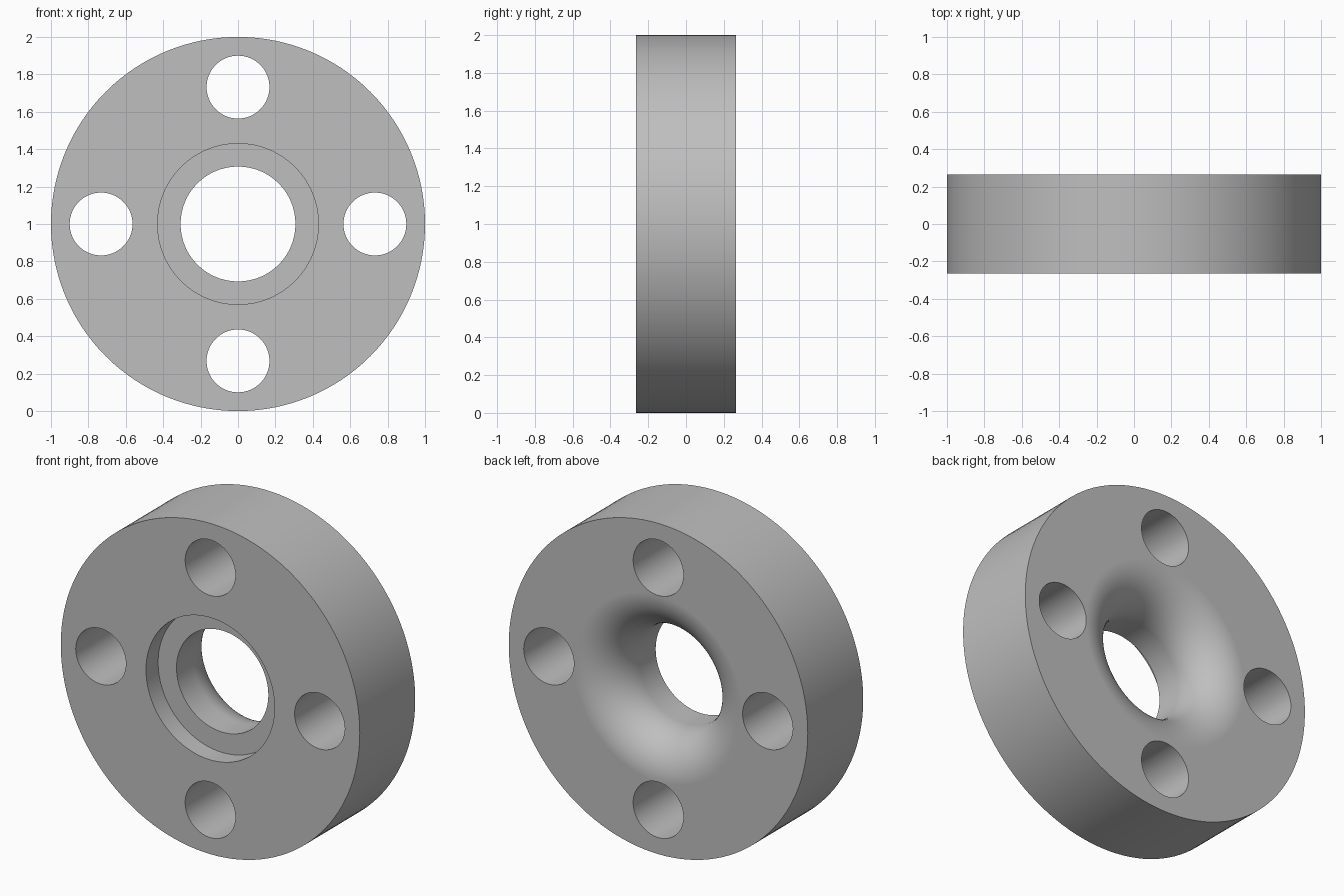
import bpy, bmesh
from math import cos, sin, pi, radians
from mathutils import Matrix, Vector

cube = bpy.data.objects.get("Cube")
if cube:
    bpy.data.objects.remove(cube, do_unlink=True)

OUTER, HALF = 1.0, 0.265           # disc radius and half thickness
BORE, RECESS, DEPTH = 0.307, 0.43, 0.116
FILLET = 0.256
BOLT_RING, BOLT_R = 0.732, 0.168
SEGMENTS = 128
CENTRE = Vector((0, 0, 1))

grey = bpy.data.materials.new("plain grey")
grey.use_nodes = True
colour = (0.52, 0.52, 0.52, 1)
grey.diffuse_color = colour
grey.node_tree.nodes["Principled BSDF"].inputs["Base Color"].default_value = colour


def finish(name, bm):
    bmesh.ops.recalc_face_normals(bm, faces=bm.faces)
    mesh = bpy.data.meshes.new(name)
    bm.to_mesh(mesh)
    bm.free()
    mesh.materials.append(grey)
    obj = bpy.data.objects.new(name, mesh)
    bpy.context.collection.objects.link(obj)
    return obj


# Flange section (radius, y): front recess, bore, rounded rear mouth
profile = [(OUTER, HALF), (OUTER, -HALF), (RECESS, -HALF),
           (RECESS, DEPTH - HALF), (BORE, DEPTH - HALF)]
steps = 20
for i in range(steps + 1):
    a = i / steps * pi / 2
    profile.append((BORE + FILLET * (1 - cos(a)), HALF - FILLET * (1 - sin(a))))

bm = bmesh.new()
verts = [bm.verts.new((r, y, 1)) for r, y in profile]
edges = [bm.edges.new((v, verts[(i + 1) % len(verts)])) for i, v in enumerate(verts)]
bmesh.ops.spin(bm, geom=verts + edges, cent=CENTRE, axis=(0, 1, 0),
               angle=2 * pi, steps=SEGMENTS, use_duplicate=False)
bmesh.ops.remove_doubles(bm, verts=bm.verts, dist=0.0001)
flange = finish("flange", bm)

# Four bolt holes
bm = bmesh.new()
for k in range(4):
    a = k * pi / 2
    spot = CENTRE + Vector((cos(a), 0, sin(a))) * BOLT_RING
    bmesh.ops.create_cone(bm, cap_ends=True, segments=64, radius1=BOLT_R,
                          radius2=BOLT_R, depth=1,
                          matrix=Matrix.Translation(spot) @ Matrix.Rotation(pi / 2, 4, 'X'))
cutter = finish("bolt_hole_cutter", bm)
cutter.hide_render = True

cut = flange.modifiers.new("bolt holes", 'BOOLEAN')
cut.operation = 'DIFFERENCE'
cut.solver = 'EXACT'
cut.object = cutter
bpy.ops.object.select_all(action='DESELECT')
bpy.context.view_layer.objects.active = flange
flange.select_set(True)
bpy.ops.object.modifier_apply(modifier=cut.name)
bpy.data.objects.remove(cutter, do_unlink=True)

# Smooth curved walls, flat faces kept flat
bpy.ops.object.shade_smooth_by_angle(angle=radians(30))
weighted = flange.modifiers.new("flat face normals", 'WEIGHTED_NORMAL')
weighted.keep_sharp = True
